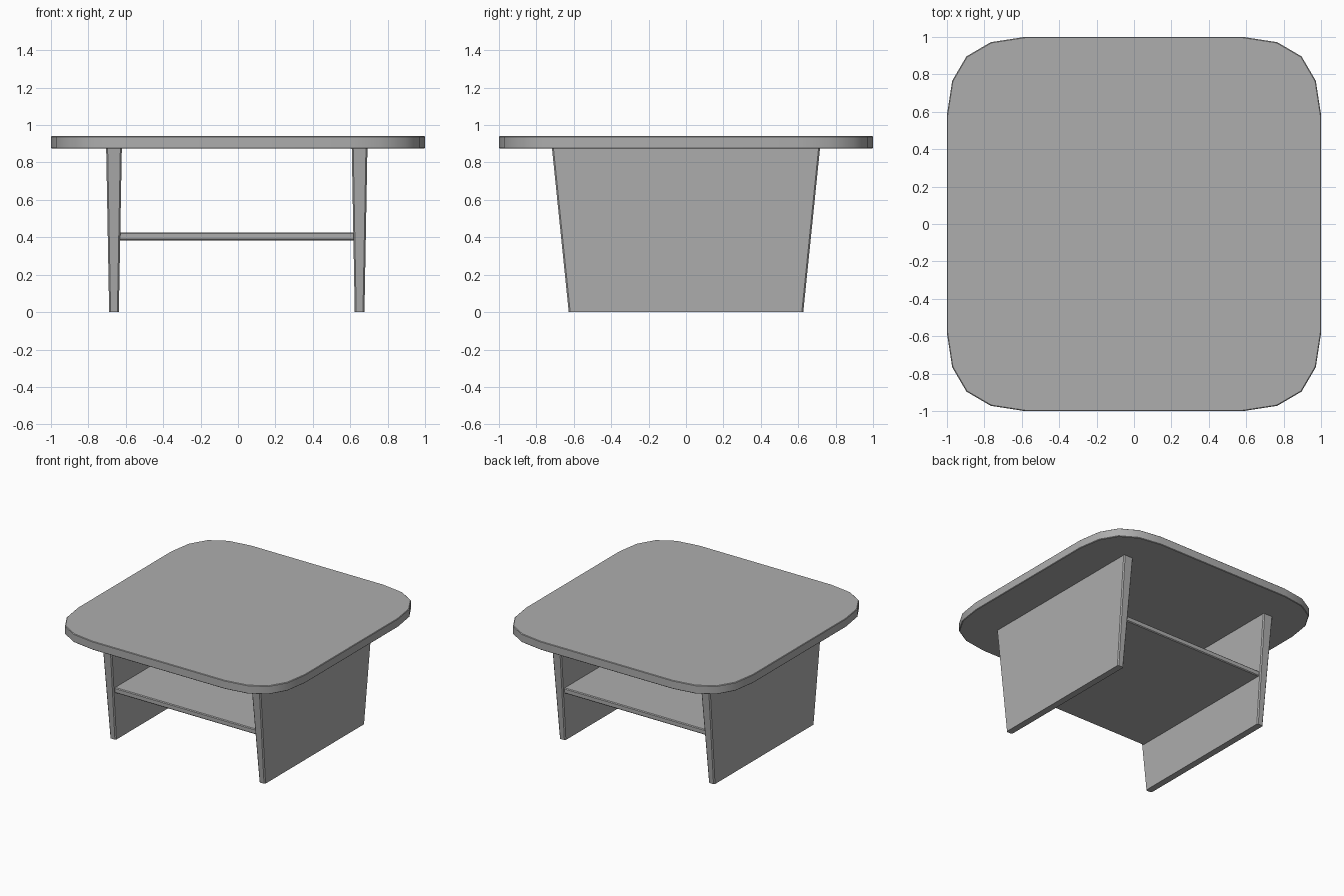
import bpy, bmesh
from math import radians

if "Cube" in bpy.data.objects:
    bpy.data.objects.remove(bpy.data.objects["Cube"])

# Mid-grey finish shared by all parts
grey = bpy.data.materials.new("grey_finish")
grey.diffuse_color = (0.42, 0.42, 0.42, 1.0)
grey.use_nodes = True
grey.node_tree.nodes["Principled BSDF"].inputs["Base Color"].default_value = grey.diffuse_color


def loft(name, rings):
    """Solid through rings of (outline, z), capped at both ends."""
    bm = bmesh.new()
    loops = [[bm.verts.new((x, y, z)) for x, y in pts] for pts, z in rings]
    for a, b in zip(loops, loops[1:]):
        for i in range(len(a)):
            j = (i + 1) % len(a)
            bm.faces.new((a[i], a[j], b[j], b[i]))
    bm.faces.new(loops[0][::-1])
    bm.faces.new(loops[-1])
    bmesh.ops.recalc_face_normals(bm, faces=bm.faces)
    mesh = bpy.data.meshes.new(name)
    bm.to_mesh(mesh)
    bm.free()
    mesh.materials.append(grey)
    obj = bpy.data.objects.new(name, mesh)
    bpy.context.collection.objects.link(obj)
    return obj


def four_corners(corner):
    """Repeat a +x+y corner (counter-clockwise) in all four quadrants."""
    pts = []
    for sx, sy in ((1, 1), (-1, 1), (-1, -1), (1, -1)):
        part = [(sx * x, sy * y) for x, y in corner]
        pts += part if sx * sy > 0 else part[::-1]
    return pts


def leg_outline(cx, hx, hy, c=0.008):
    return [(cx + x, y) for x, y in four_corners([(hx, hy - c), (hx - c, hy)])]


# Rounded-square table top with a fine chamfered rim, smooth around the sides
corner = [(1.0, 0.585), (0.972, 0.766), (0.896, 0.896), (0.766, 0.972), (0.585, 1.0)]
full = four_corners(corner)
inset = [(x * 0.996, y * 0.996) for x, y in full]
top = loft("table_top", [(inset, 0.874), (full, 0.878), (full, 0.937), (inset, 0.941)])
bpy.context.view_layer.objects.active = top
top.select_set(True)
bpy.ops.object.shade_smooth_by_angle(angle=radians(35))

# Tapered panel legs, wider at the top
for name, cx in (("left_leg_panel", -0.663), ("right_leg_panel", 0.650)):
    loft(name, [(leg_outline(cx, 0.026, 0.627), 0.0),
                (leg_outline(cx, 0.042, 0.717), 0.88)])

# Shelf between the legs, ends set into the panels
x0, x1, y, z0, z1 = -0.645, 0.632, 0.65, 0.384, 0.426
rect = [(x0, -y), (x1, -y), (x1, y), (x0, y)]
shelf = loft("shelf", [(rect, z0), (rect, z1)])
bevel = shelf.modifiers.new("edge_chamfer", 'BEVEL')
bevel.width = 0.006
bevel.segments = 1
